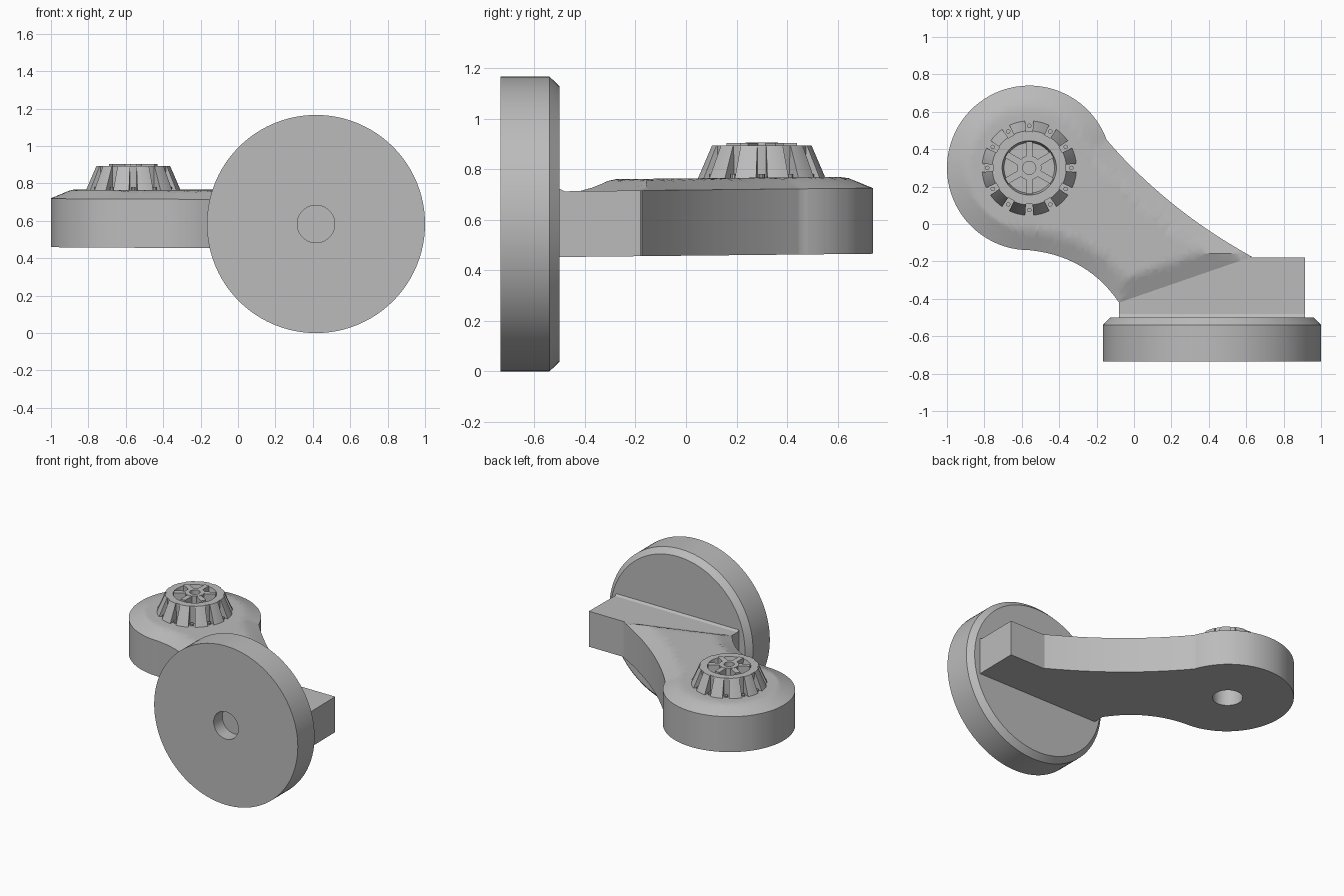
import bpy, bmesh, math
from mathutils import Matrix, Vector
from mathutils.geometry import intersect_point_line

cube = bpy.data.objects.get("Cube")
if cube:
    bpy.data.objects.remove(cube, do_unlink=True)

GREY = (0.5, 0.5, 0.5, 1)
grey = bpy.data.materials.new("plain grey")
grey.use_nodes = True
grey.diffuse_color = GREY
grey.node_tree.nodes["Principled BSDF"].inputs["Base Color"].default_value = GREY

HUB = Vector((-0.56, 0.30, 0))
HUB_R = 0.44


def finish(name, bm, matrix=Matrix()):
    bmesh.ops.remove_doubles(bm, verts=bm.verts, dist=1e-5)
    bmesh.ops.recalc_face_normals(bm, faces=bm.faces)
    bm.transform(matrix)
    mesh = bpy.data.meshes.new(name)
    bm.to_mesh(mesh)
    bm.free()
    mesh.materials.append(grey)
    obj = bpy.data.objects.new(name, mesh)
    bpy.context.collection.objects.link(obj)
    return obj


def activate(obj):
    bpy.ops.object.select_all(action='DESELECT')
    obj.select_set(True)
    bpy.context.view_layer.objects.active = obj


def smooth(obj):
    activate(obj)
    bpy.ops.object.shade_smooth_by_angle(angle=math.radians(30))
    return obj


def revolve(bm, profile, steps=64, start=0.0, sweep=math.tau):
    """Turn an (r, z) profile about z; a partial sweep gets end caps."""
    full = sweep >= math.tau
    rings = []
    for i in range(steps if full else steps + 1):
        a = start + sweep * i / steps
        rings.append([bm.verts.new((r * math.cos(a), r * math.sin(a), z)) for r, z in profile])
    n = len(profile)
    for i in range(steps):
        p, q = rings[i], rings[(i + 1) % len(rings)]
        for j in range(n - 1 if full else n):
            k = (j + 1) % n
            bm.faces.new((p[j], q[j], q[k], p[k]))
    if not full:
        bm.faces.new(rings[0])
        bm.faces.new(rings[-1])


def lathe(name, profile, matrix, steps=64):
    bm = bmesh.new()
    revolve(bm, profile, steps)
    return smooth(finish(name, bm, matrix))


def bezier(a, b, c, n=14):
    a, b, c = Vector(a), Vector(b), Vector(c)
    return [a * (1 - t) ** 2 + b * 2 * t * (1 - t) + c * t * t
            for t in (i / n for i in range(n + 1))]


def underside(y):
    return 0.4575 + 0.0105 * y


# Mounting disc with a chamfered back edge and a blind bore in front
to_y = Matrix.Translation((0.417, 0, 0.583)) @ Matrix.Rotation(-math.pi / 2, 4, 'X')
lathe("mounting_disc",
      [(0, -0.635), (0.1, -0.635), (0.1, -0.735), (0.583, -0.735),
       (0.583, -0.54), (0.545, -0.5), (0, -0.5)], to_y, 96)

# Arm outline: round hub, then two concave flanks down to the foot
arc = []
for i in range(57):
    a = math.radians(20 + 250 * i / 56)
    arc.append(HUB.xy + HUB_R * Vector((math.cos(a), math.sin(a))))
lower = bezier(arc[-1], (-0.25, -0.17), (-0.08, -0.42))
upper = bezier((0.63, -0.175), (0.17, 0.08), arc[0])
outline = arc + lower[1:] + upper[:-1]


def edge_distance(p):
    best = 10.0
    for a, b in zip(outline, outline[1:] + outline[:1]):
        q, t = intersect_point_line(p, a, b)
        q = a.lerp(b, min(1, max(0, t)))
        best = min(best, (p - q.to_2d()).length)
    return best


# Arm: gridded plate whose top slopes up from its edge to a plateau
bm = bmesh.new()
bm.faces.new([bm.verts.new((p.x, p.y, 0)) for p in outline])
bmesh.ops.triangulate(bm, faces=bm.faces[:])
for axis in (Vector((1, 0, 0)), Vector((0, 1, 0))):
    for i in range(-25, 19):
        bmesh.ops.bisect_plane(bm, geom=bm.verts[:] + bm.edges[:] + bm.faces[:],
                               plane_co=axis * (i * 0.04 + 0.003), plane_no=axis)
raised = bmesh.ops.extrude_face_region(bm, geom=bm.faces[:])["geom"]
tops = {v for v in raised if isinstance(v, bmesh.types.BMVert)}
for v in bm.verts:
    v.co.z = underside(v.co.y)
    if v in tops:
        v.co.z += 0.26 + 0.046 * min(1, edge_distance(v.co.xy) / 0.11)
arm = finish("arm", bm)

# Blind bore under the hub
bm = bmesh.new()
revolve(bm, [(0, 0.3), (0.1, 0.3), (0.1, 0.64), (0, 0.64)], 40)
cutter = finish("bore_cutter", bm, Matrix.Translation(HUB))
cutter.hide_render = True
activate(arm)
mod = arm.modifiers.new("bore", 'BOOLEAN')
mod.operation = 'DIFFERENCE'
mod.solver = 'EXACT'
mod.object = cutter
bpy.ops.object.modifier_apply(modifier=mod.name)
bpy.data.objects.remove(cutter, do_unlink=True)
smooth(arm)


def block(bm, x0, x1, y0, y1, z0, z1, turn=Matrix()):
    size = Matrix.Diagonal((x1 - x0, y1 - y0, z1 - z0, 1))
    mid = Matrix.Translation(((x0 + x1) / 2, (y0 + y1) / 2, (z0 + z1) / 2))
    return bmesh.ops.create_cube(bm, size=1, matrix=turn @ mid @ size)["verts"]


# Foot block joining the arm to the disc
bm = bmesh.new()
for v in block(bm, -0.08, 0.915, -0.51, -0.18, 0, 0.26):
    v.co.z += underside(v.co.y)
finish("foot_block", bm)

# Sloped weld strip where the foot meets the disc
bm = bmesh.new()
for v in block(bm, -0.08, 0.915, -0.505, -0.48, 0.70, 0.725):
    if v.co.y > -0.49 and v.co.z > 0.71:
        v.co.z = 0.712
finish("foot_fillet", bm)

# Splined stub: cupped core, flared teeth, hub and spokes
at_hub = Matrix.Translation(HUB)
lathe("stub_core", [(0, 0.73), (0.19, 0.73), (0.194, 0.893), (0.145, 0.893),
                    (0.135, 0.845), (0, 0.845)], at_hub)
lathe("stub_hub", [(0, 0.84), (0.065, 0.84), (0.065, 0.905), (0.035, 0.905),
                   (0.035, 0.86), (0, 0.86)], at_hub, 32)

TEETH = 12
pitch = math.tau / TEETH
bm = bmesh.new()
for i in range(TEETH):
    revolve(bm, [(0.17, 0.74), (0.264, 0.74), (0.198, 0.893), (0.17, 0.893)],
            5, (i + 0.17) * pitch, pitch * 0.66)
smooth(finish("stub_teeth", bm, at_hub))

bm = bmesh.new()
for i in range(TEETH):
    spot = Matrix.Rotation(i * pitch, 4, 'Z') @ Matrix.Translation((0.225, 0, 0.77))
    bmesh.ops.create_cone(bm, cap_ends=True, segments=10, radius1=0.012,
                          radius2=0.012, depth=0.02, matrix=spot)
smooth(finish("gap_pins", bm, at_hub))

bm = bmesh.new()
for i in range(6):
    turn = Matrix.Rotation(math.radians(30 + 60 * i), 4, 'Z')
    block(bm, 0.05, 0.14, -0.018, 0.018, 0.84, 0.903, turn)
finish("stub_spokes", bm, at_hub)
